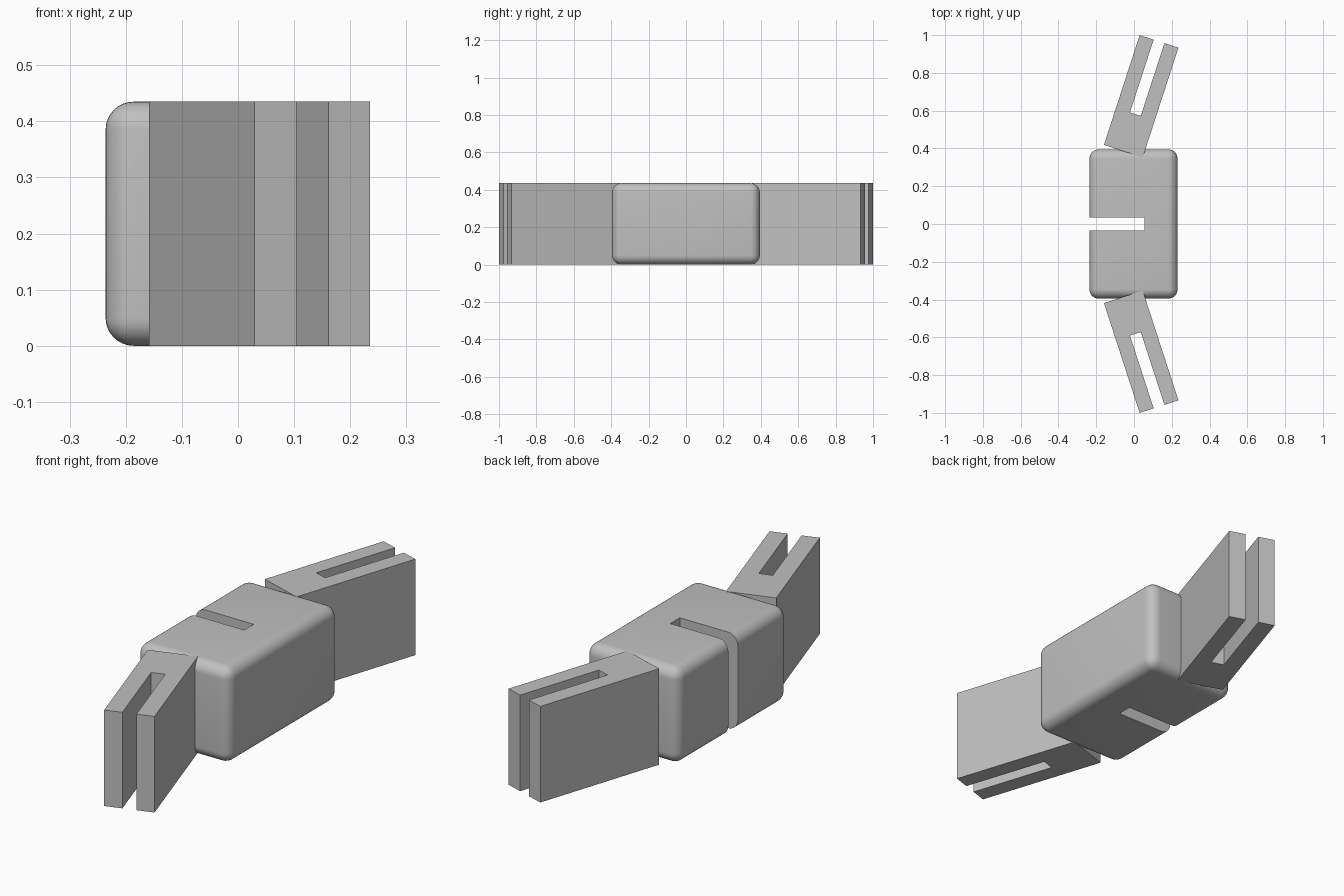
import bpy, bmesh
from math import radians, sin, cos

cube = bpy.data.objects.get("Cube")
if cube:
    bpy.data.objects.remove(cube, do_unlink=True)

HEIGHT = 0.435

grey = bpy.data.materials.new("plain grey")
grey.use_nodes = True
grey.diffuse_color = (0.53, 0.53, 0.53, 1)
grey.node_tree.nodes["Principled BSDF"].inputs["Base Color"].default_value = grey.diffuse_color


def prism(name, outline, z0=0.0, z1=HEIGHT):
    """Extrude a flat outline upwards into a solid object."""
    bm = bmesh.new()
    base = bm.faces.new([bm.verts.new((x, y, z0)) for x, y in outline])
    top = bmesh.ops.extrude_face_region(bm, geom=[base])["geom"]
    verts = [v for v in top if isinstance(v, bmesh.types.BMVert)]
    bmesh.ops.translate(bm, verts=verts, vec=(0, 0, z1 - z0))
    bmesh.ops.recalc_face_normals(bm, faces=bm.faces)
    mesh = bpy.data.meshes.new(name)
    bm.to_mesh(mesh)
    bm.free()
    mesh.materials.append(grey)
    obj = bpy.data.objects.new(name, mesh)
    bpy.context.collection.objects.link(obj)
    return obj


def rectangle(x0, x1, y0, y1):
    return [(x0, y0), (x1, y0), (x1, y1), (x0, y1)]


# Rounded block with a slot cut in from its right side
body = prism("body", rectangle(-0.236, 0.231, -0.395, 0.395))
bevel = body.modifiers.new("rounded edges", "BEVEL")
bevel.width = 0.05
bevel.segments = 8
slot = prism("slot_cutter", rectangle(-0.4, 0.055, -0.034, 0.034), -0.1, HEIGHT + 0.1)
slot.hide_render = True
slot.hide_viewport = True
cut = body.modifiers.new("slot", "BOOLEAN")
cut.operation = "DIFFERENCE"
cut.solver = "EXACT"
cut.object = slot

# Bake the modifiers, then drop the cutter
bpy.context.view_layer.update()
baked = bpy.data.meshes.new_from_object(
    body.evaluated_get(bpy.context.evaluated_depsgraph_get()))
body.modifiers.clear()
body.data = baked
bpy.data.objects.remove(slot, do_unlink=True)
bpy.ops.object.select_all(action="DESELECT")
body.select_set(True)
bpy.context.view_layer.objects.active = body
bpy.ops.object.shade_smooth_by_angle(angle=radians(30))

# Forked arms, slanting out from each end of the body
LENGTH, WIDTH, PRONG, DEPTH = 0.611, 0.216, 0.078, 0.405
fork = [(0, 0), (WIDTH, 0), (WIDTH, LENGTH),
        (WIDTH - PRONG, LENGTH), (WIDTH - PRONG, LENGTH - DEPTH),
        (PRONG, LENGTH - DEPTH), (PRONG, LENGTH), (0, LENGTH)]
s, c = sin(radians(18)), cos(radians(18))
for name, side in (("back_arm", 1), ("front_arm", -1)):
    prism(name, [(-0.159 + u * c + v * s, side * (0.419 - u * s + v * c)) for u, v in fork])
